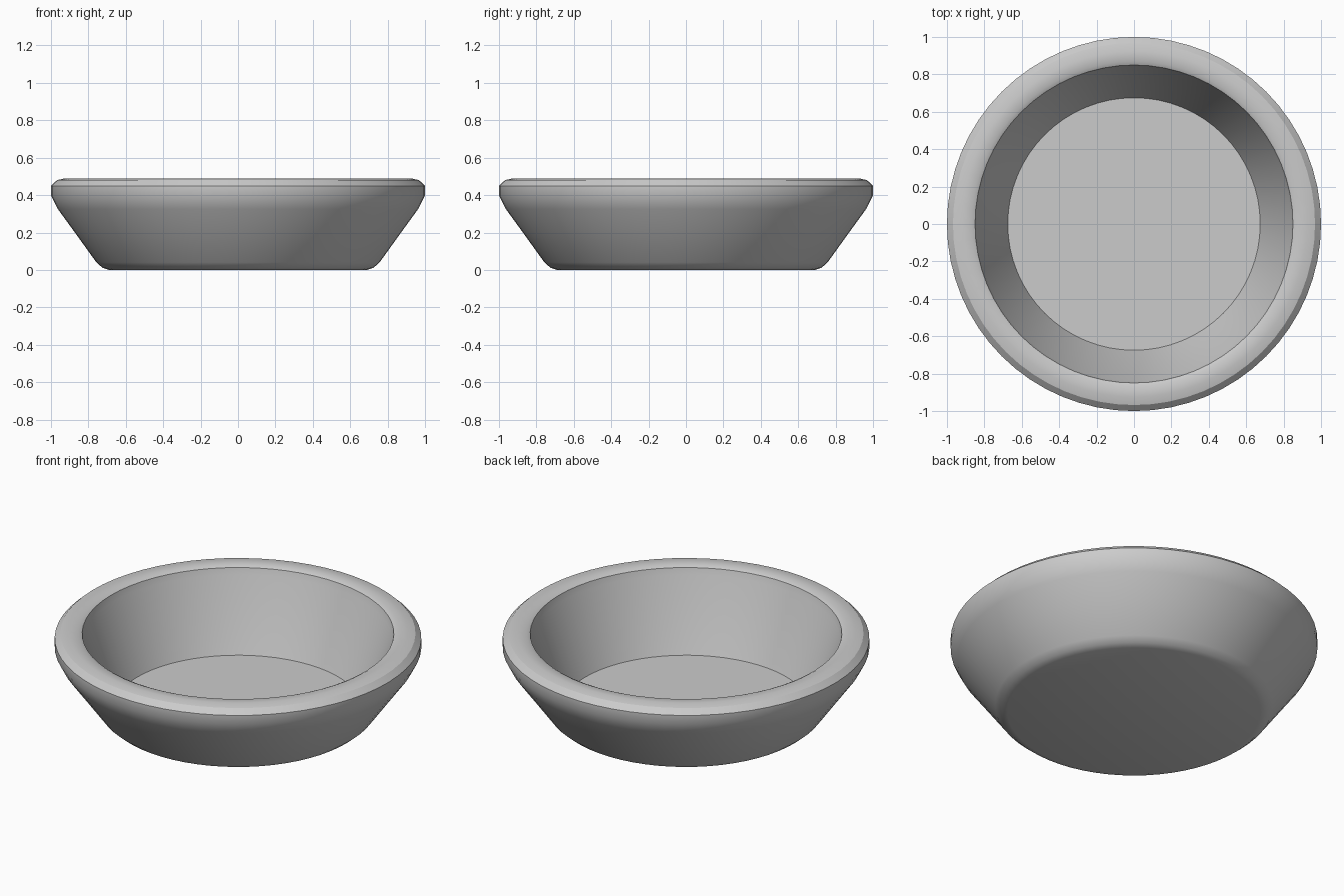
import bpy, bmesh, math

if "Cube" in bpy.data.objects:
    bpy.data.objects.remove(bpy.data.objects["Cube"])

# Bowl cross-section (radius, height): base centre, outer wall, rim, inner wall, floor centre
PROFILE = [
    (0, 0), (0.69, 0), (0.725, 0.012), (0.757, 0.04),
    (0.87, 0.197), (0.963, 0.325), (1.0, 0.397), (1.0, 0.45),
    (0.968, 0.48), (0.925, 0.49), (0.87, 0.488), (0.85, 0.478),
    (0.84, 0.44), (0.675, 0.032), (0, 0.032),
]
SEGMENTS = 64


def lathe(name, profile, segments):
    bm = bmesh.new()
    verts = [bm.verts.new((r, 0, z)) for r, z in profile]
    edges = [bm.edges.new(pair) for pair in zip(verts, verts[1:])]
    bmesh.ops.spin(bm, geom=verts + edges, cent=(0, 0, 0), axis=(0, 0, 1),
                   angle=math.tau, steps=segments, use_merge=True)
    bmesh.ops.remove_doubles(bm, verts=bm.verts, dist=1e-4)
    bmesh.ops.recalc_face_normals(bm, faces=bm.faces)
    mesh = bpy.data.meshes.new(name)
    bm.to_mesh(mesh)
    bm.free()
    obj = bpy.data.objects.new(name, mesh)
    bpy.context.collection.objects.link(obj)
    return obj


# Bowl: one closed turned solid, smooth with crisp rim and floor edges
bowl = lathe("bowl", PROFILE, SEGMENTS)
bpy.context.view_layer.objects.active = bowl
bowl.select_set(True)
bpy.ops.object.shade_smooth_by_angle(angle=math.radians(30))
